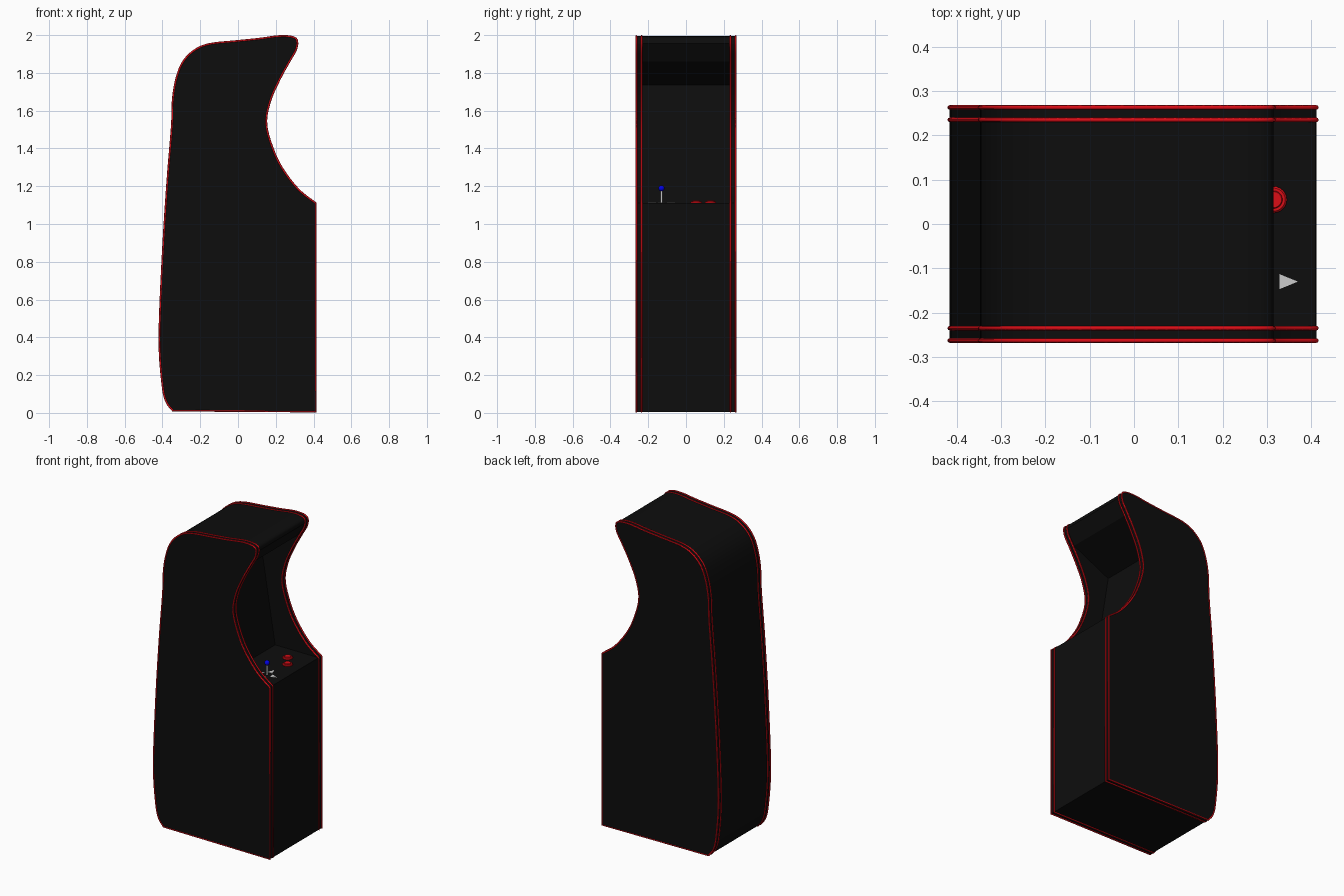
import bpy, bmesh, math
from mathutils import Vector

if "Cube" in bpy.data.objects:
    bpy.data.objects.remove(bpy.data.objects["Cube"])


def mat(name, rgb):
    m = bpy.data.materials.new(name)
    m.diffuse_color = (*rgb, 1)
    m.use_nodes = True
    m.node_tree.nodes["Principled BSDF"].inputs["Base Color"].default_value = m.diffuse_color
    return m


BLACK = mat("black", (0.004, 0.004, 0.004))
RED = mat("red", (0.7, 0.004, 0.008))
BLUE = mat("blue", (0.0, 0.0, 0.8))


def finish(bm, name, material=None, smooth=True):
    bmesh.ops.recalc_face_normals(bm, faces=bm.faces)
    me = bpy.data.meshes.new(name)
    bm.to_mesh(me)
    bm.free()
    ob = bpy.data.objects.new(name, me)
    bpy.context.collection.objects.link(ob)
    if material:
        me.materials.append(material)
    if smooth:
        bpy.ops.object.select_all(action='DESELECT')
        ob.select_set(True)
        bpy.context.view_layer.objects.active = ob
        bpy.ops.object.shade_smooth_by_angle(angle=math.radians(30))
    return ob


def spline(pts, steps=5):
    """Smooth curve through the points."""
    p = [Vector(q) for q in pts]
    p = [2 * p[0] - p[1]] + p + [2 * p[-1] - p[-2]]
    out = []
    for a, b, c, d in zip(p, p[1:], p[2:], p[3:]):
        for i in range(steps):
            t = i / steps
            out.append(0.5 * (2 * b + (c - a) * t + (2 * a - 5 * b + 4 * c - d) * t * t
                              + (3 * b - a - 3 * c + d) * t ** 3))
    return [tuple(q) for q in out] + [tuple(pts[-1])]


def extrude(profile, y0, y1, name, material):
    bm = bmesh.new()
    f = bm.faces.new([bm.verts.new((x, y0, z)) for x, z in profile])
    g = bmesh.ops.extrude_face_region(bm, geom=[f])
    bmesh.ops.translate(bm, vec=(0, y1 - y0, 0),
                        verts=[v for v in g['geom'] if isinstance(v, bmesh.types.BMVert)])
    bmesh.ops.triangulate(bm, faces=[f for f in bm.faces if len(f.verts) > 4])
    return finish(bm, name, material)


# Side outline: back and roof, then the curved front opening
back = spline([(-.345, .012), (-.38, .06), (-.40, .15), (-.416, .39), (-.40, .81),
               (-.375, 1.21), (-.35, 1.52), (-.345, 1.66), (-.325, 1.775), (-.29, 1.86),
               (-.23, 1.92), (-.15, 1.953), (0, 1.969), (.115, 1.981), (.21, 1.994),
               (.275, 1.993), (.308, 1.98), (.315, 1.955)])
opening = spline([(.315, 1.955), (.305, 1.917), (.272, 1.86), (.22, 1.765), (.17, 1.65), (.15, 1.527),
                  (.19, 1.384), (.245, 1.278), (.325, 1.178), (.412, 1.11)])
outline = back + opening[1:] + [(.412, .006)]

# Cabinet body with the recessed screen and flat control deck
DECK = 1.112
body = back + [(.26, 1.86), (0, 1.735), (.1, DECK), (.41, DECK), (.412, .006)]
extrude(body, -.236, .236, "cabinet_body", BLACK)

# Side panels and their red edge trim
for s, side in ((-1, "front"), (1, "rear")):
    extrude(outline, s * .235, s * .265, side + "_side_panel", BLACK)
    for y, edge in ((.235, "inner"), (.263, "outer")):
        cu = bpy.data.curves.new(f"{side}_{edge}_trim", 'CURVE')
        cu.dimensions = '3D'
        cu.bevel_depth = .005
        cu.bevel_resolution = 2
        sp = cu.splines.new('POLY')
        sp.points.add(len(outline) - 1)
        for p, (x, z) in zip(sp.points, outline):
            p.co = (x, s * y, z, 1)
        sp.use_cyclic_u = True
        cu.materials.append(RED)
        bpy.context.collection.objects.link(bpy.data.objects.new(cu.name, cu))


def lathe(profile, x, y, name, material, n=24):
    """Revolve (radius, height) points about a vertical axis on the deck."""
    bm = bmesh.new()
    vs = [bm.verts.new((r, 0, z)) for r, z in profile]
    es = [bm.edges.new(e) for e in zip(vs, vs[1:])]
    bmesh.ops.spin(bm, geom=vs + es, cent=(0, 0, 0), axis=(0, 0, 1),
                   angle=2 * math.pi, steps=n)
    bmesh.ops.remove_doubles(bm, verts=bm.verts, dist=1e-5)
    bmesh.ops.translate(bm, vec=(x, y, DECK), verts=bm.verts)
    return finish(bm, name, material)


# Buttons: collar with a raised plunger
for i, (x, y) in enumerate(((.315, .055), (.263, .13))):
    lathe([(.03, -.004), (.03, .004), (.026, .008), (.022, .008), (.022, .005),
           (.02, .005), (.02, .011), (.018, .013), (0, .013)], x, y, f"button_{i + 1}", RED)

# Joystick shaft and ball
JX, JY = .298, -.13
lathe([(.006, -.004), (.006, .07), (0, .07)], JX, JY, "joystick_shaft", None, 16)
lathe([(.016 * math.sin(a * math.pi / 12), .077 - .016 * math.cos(a * math.pi / 12))
       for a in range(13)], JX, JY, "joystick_ball", BLUE)

# Direction arrows round the joystick
for i in range(4):
    c, s = math.cos(i * math.pi / 2), math.sin(i * math.pi / 2)
    bm = bmesh.new()
    rings = [[bm.verts.new((JX + u * c - v * s, JY + u * s + v * c, DECK + z))
              for u, v in ((.03, -.017), (.072, 0), (.03, .017))] for z in (-.002, .002)]
    for r in rings:
        bm.faces.new(r)
    for k in range(3):
        j = (k + 1) % 3
        bm.faces.new((rings[0][k], rings[0][j], rings[1][j], rings[1][k]))
    finish(bm, f"direction_arrow_{i + 1}", None, False)
